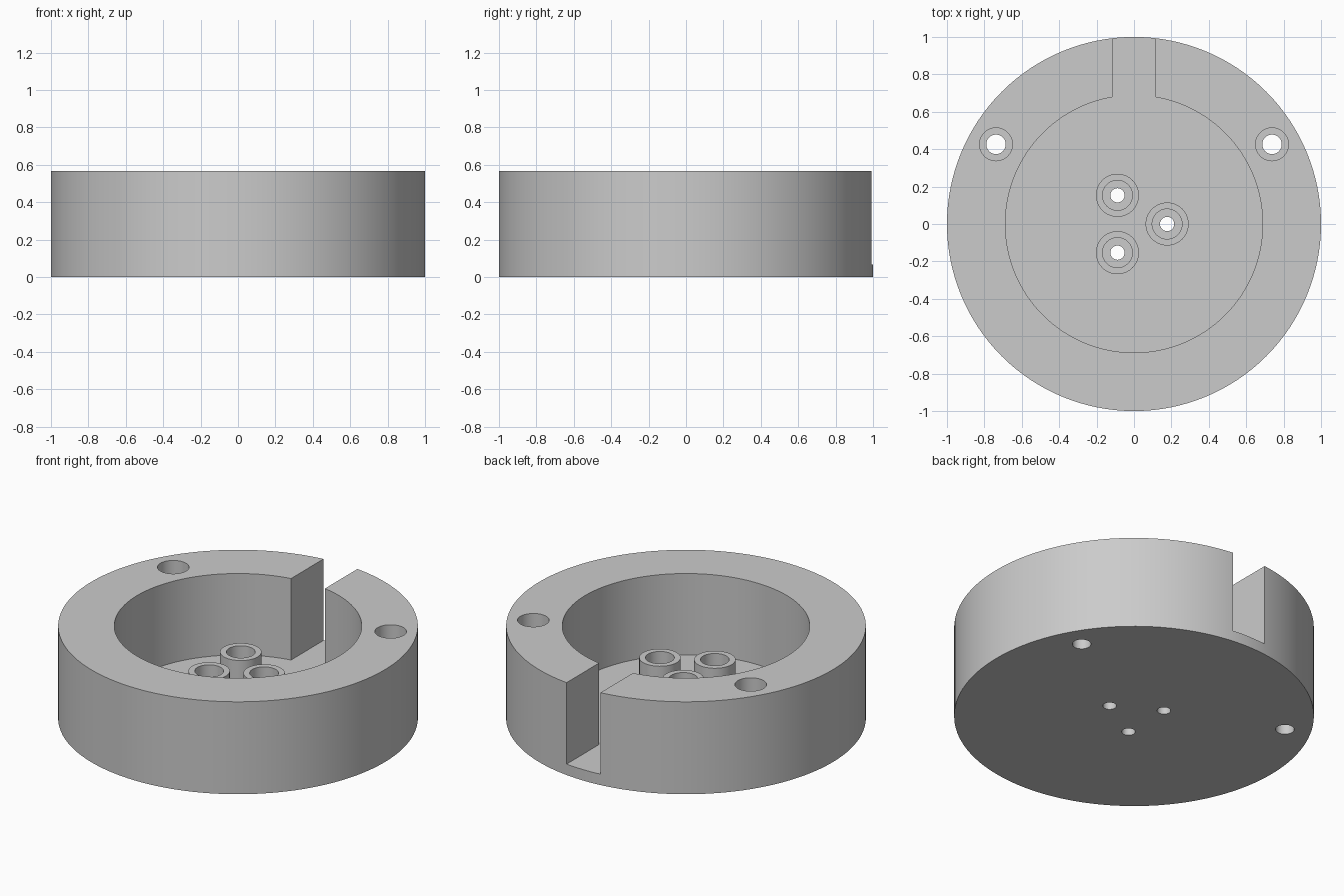
import bpy, math

if "Cube" in bpy.data.objects:
    bpy.data.objects.remove(bpy.data.objects["Cube"])

HEIGHT, FLOOR, BOSS_TOP = 0.567, 0.067, 0.325

grey = bpy.data.materials.new("plain_grey")
grey.diffuse_color = (0.6, 0.6, 0.6, 1)
grey.use_nodes = True
grey.node_tree.nodes["Principled BSDF"].inputs["Base Color"].default_value = grey.diffuse_color


def cylinder(name, radius, z0, z1, x=0, y=0, sides=64):
    bpy.ops.mesh.primitive_cylinder_add(vertices=sides, radius=radius, depth=z1 - z0,
                                        location=(x, y, (z0 + z1) / 2))
    ob = bpy.context.object
    ob.name = name
    return ob


def combine(target, tool, operation):
    """Apply a boolean to the target and discard the tool."""
    mod = target.modifiers.new("bool", 'BOOLEAN')
    mod.operation, mod.solver, mod.object = operation, 'EXACT', tool
    bpy.ops.object.select_all(action='DESELECT')
    bpy.context.view_layer.objects.active = target
    target.select_set(True)
    bpy.ops.object.modifier_apply(modifier=mod.name)
    bpy.data.objects.remove(tool, do_unlink=True)


def polar(radius, degrees):
    a = math.radians(degrees)
    return radius * math.cos(a), radius * math.sin(a)


# Round housing with a deep pocket
housing = cylinder("round_housing", 1.0, 0, HEIGHT, sides=128)
combine(housing, cylinder("pocket", 0.688, FLOOR, 1, sides=128), 'DIFFERENCE')

# Slot through the back wall, level with the pocket floor
bpy.ops.mesh.primitive_cube_add(size=1, location=(0, 0.9, (FLOOR + 1) / 2))
slot = bpy.context.object
slot.scale = (0.23, 0.8, 1 - FLOOR)
combine(housing, slot, 'DIFFERENCE')

# Three screw bosses with counterbored holes
for angle in (0, 120, 240):
    x, y = polar(0.177, angle)
    combine(housing, cylinder("boss", 0.115, FLOOR - 0.03, BOSS_TOP, x, y), 'UNION')
    combine(housing, cylinder("boss_bore", 0.08, 0.11, 0.6, x, y), 'DIFFERENCE')
    combine(housing, cylinder("boss_hole", 0.038, -0.1, 0.4, x, y, 48), 'DIFFERENCE')

# Two counterbored mounting holes in the rim
for angle in (30, 150):
    x, y = polar(0.852, angle)
    combine(housing, cylinder("rim_bore", 0.088, 0.2, 0.8, x, y), 'DIFFERENCE')
    combine(housing, cylinder("rim_hole", 0.052, -0.1, 0.4, x, y, 48), 'DIFFERENCE')

housing.data.materials.clear()
housing.data.materials.append(grey)
for face in housing.data.polygons:
    face.material_index = 0
bpy.ops.object.select_all(action='DESELECT')
housing.select_set(True)
bpy.context.view_layer.objects.active = housing
bpy.ops.object.shade_smooth_by_angle(angle=math.radians(30))
